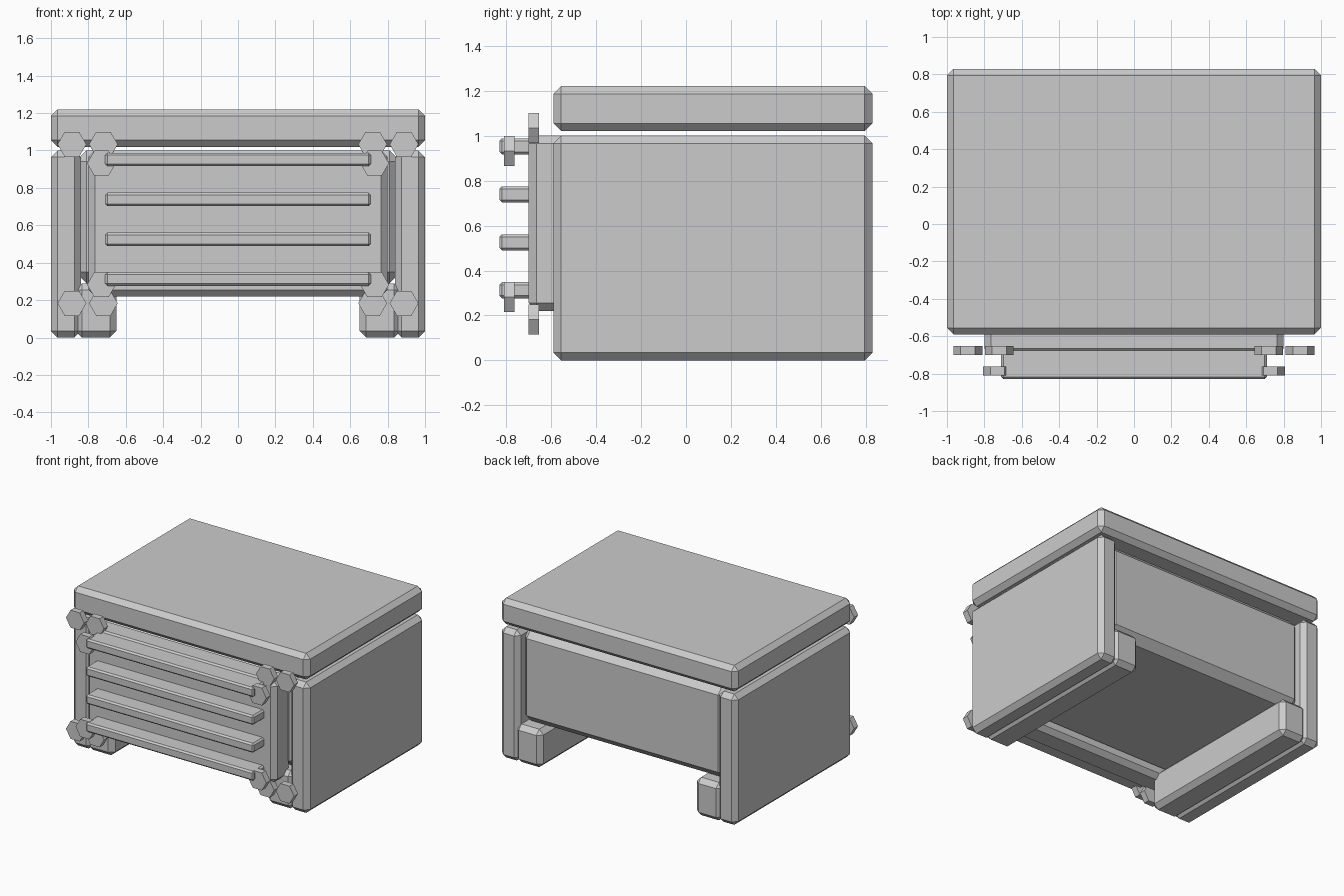
import bpy, bmesh
from math import radians
from mathutils import Matrix

if "Cube" in bpy.data.objects:
    bpy.data.objects.remove(bpy.data.objects["Cube"])


def finish(name, bm):
    bmesh.ops.recalc_face_normals(bm, faces=bm.faces)
    mesh = bpy.data.meshes.new(name)
    bm.to_mesh(mesh)
    bm.free()
    obj = bpy.data.objects.new(name, mesh)
    bpy.context.collection.objects.link(obj)
    return obj


def box(name, x0, x1, y0, y1, z0, z1, chamfer):
    """Box given by its limits, with all edges cut by a flat chamfer."""
    bm = bmesh.new()
    bmesh.ops.create_cube(bm, size=1)
    for v in bm.verts:
        v.co.x = x0 if v.co.x < 0 else x1
        v.co.y = y0 if v.co.y < 0 else y1
        v.co.z = z0 if v.co.z < 0 else z1
    bmesh.ops.bevel(bm, geom=bm.edges[:], offset=chamfer, segments=1,
                    profile=0.5, affect='EDGES')
    return finish(name, bm)


def bolt(name, x, y, z):
    """Six-sided bolt head facing the front, corners pointing sideways."""
    bm = bmesh.new()
    turn = Matrix.Translation((x, y, z)) @ Matrix.Rotation(radians(90), 4, 'X')
    bmesh.ops.create_cone(bm, cap_ends=True, segments=6, radius1=0.077,
                          radius2=0.077, depth=0.048, matrix=turn)
    obj = finish(name, bm)
    # make sure the corners lie on the horizontal axis
    w = [v.co.x for v in obj.data.vertices]
    if max(w) - min(w) < 0.15:
        c = Matrix.Translation((x, y, z))
        obj.data.transform(c @ Matrix.Rotation(radians(30), 4, 'Y') @ c.inverted())
    return obj


# Lid and central body
box("lid", -1, 1, -0.59, 0.83, 1.02, 1.22, 0.035)
box("body", -0.87, 0.87, -0.54, 0.77, 0.29, 1.0, 0.06)

# Side panels and the runners (feet) along their inner faces
for side, s in (("left", -1), ("right", 1)):
    a, b = sorted((s * 0.84, s * 1.0))
    box("side_panel_" + side, a, b, -0.59, 0.83, 0, 1.0, 0.035)
    a, b = sorted((s * 0.65, s * 0.87))
    box("foot_" + side, a, b, -0.59, 0.83, 0, 0.29, 0.035)

# Front plate with four horizontal slats
box("front_plate", -0.8, 0.8, -0.70, -0.50, 0.22, 1.0, 0.035)
for i in range(4):
    z = 0.312 + i * 0.2133
    box(f"slat_{i + 1}", -0.71, 0.71, -0.83, -0.66, z - 0.036, z + 0.036, 0.012)

# Hexagonal bolt heads: panel corners, plate corners, slat ends
for side, s in (("left", -1), ("right", 1)):
    for part, x, y, low, high in (("panel", 0.888, -0.677, 0.183, 1.033),
                                  ("plate", 0.72, -0.677, 0.183, 1.033),
                                  ("slat", 0.73, -0.786, 0.283, 0.932)):
        bolt(f"{part}_bolt_{side}_bottom", s * x, y, low)
        bolt(f"{part}_bolt_{side}_top", s * x, y, high)
